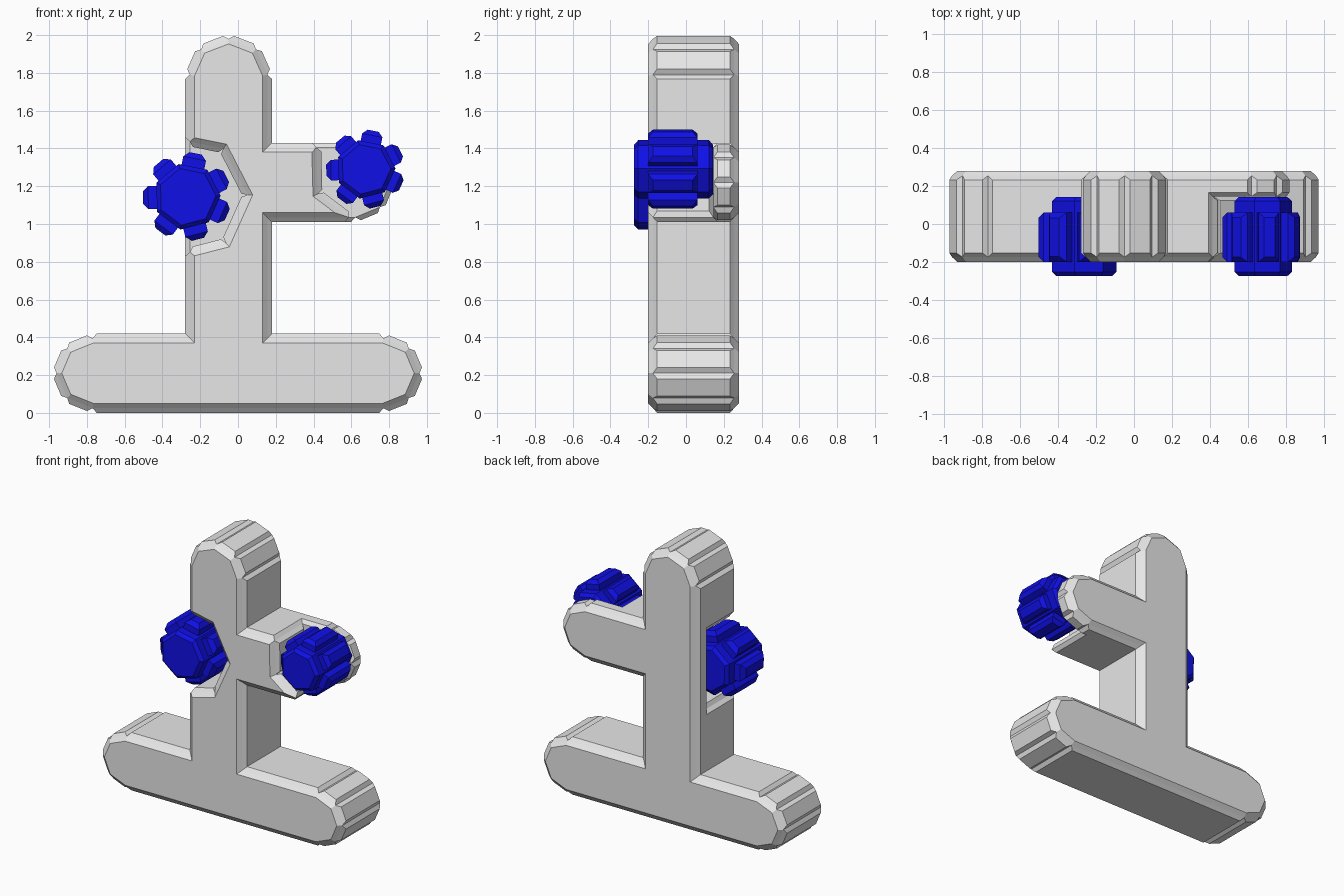
import bpy, bmesh
from math import sin, cos, radians, pi

cube = bpy.data.objects.get("Cube")
if cube:
    bpy.data.objects.remove(cube, do_unlink=True)

FRONT, BACK, FLOOR = -0.2, 0.28, 0.145


def material(name, rgb):
    m = bpy.data.materials.new(name)
    m.use_nodes = True
    color = (*rgb, 1)
    m.diffuse_color = color
    m.node_tree.nodes["Principled BSDF"].inputs["Base Color"].default_value = color
    return m


grey = material("light_grey", (0.8, 0.8, 0.8))
blue = material("deep_blue", (0.005, 0.005, 0.8))


def arc(cx, cz, rx, rz, start, steps=4):
    """Half-octagon end cap, running clockwise from a start angle."""
    return [(cx + rx * cos(radians(start - 45 * i)), cz + rz * sin(radians(start - 45 * i)))
            for i in range(steps + 1)]


def heptagon(cx, cz, r):
    return [(cx + r * cos(radians(1.5) + 2 * pi * i / 7),
             cz + r * sin(radians(1.5) + 2 * pi * i / 7)) for i in range(7)]


def prism(outline, y0, y1):
    """Extrude an x-z outline along y."""
    bm = bmesh.new()
    a = [bm.verts.new((x, y0, z)) for x, z in outline]
    b = [bm.verts.new((x, y1, z)) for x, z in outline]
    n = len(outline)
    bm.faces.new(a)
    bm.faces.new(b[::-1])
    for i in range(n):
        j = (i + 1) % n
        bm.faces.new((a[i], b[i], b[j], a[j]))
    bmesh.ops.recalc_face_normals(bm, faces=bm.faces)
    return bm


def make_object(name, bm, mat):
    me = bpy.data.meshes.new(name)
    bm.to_mesh(me)
    bm.free()
    me.materials.append(mat)
    ob = bpy.data.objects.new(name, me)
    bpy.context.collection.objects.link(ob)
    return ob


def chamfer_ends(bm, y0, y1, width):
    """Chamfer the rims of the front and back faces."""
    rims = [e for e in bm.edges
            if any(all(abs(v.co.y - y) < 1e-4 for v in e.verts) for y in (y0, y1))]
    bmesh.ops.bevel(bm, geom=rims, offset=width, segments=1, profile=0.5,
                    affect='EDGES', clamp_overlap=True)
    bm.normal_update()


def side_faces(bm):
    return [f for f in bm.faces if abs(f.normal.y) < 0.05]


# Frame: base bar, upright and side arm in one outline
outline = (arc(-0.77, 0.21, 0.19, 0.185, 270)
           + [(-0.255, 0.395)]
           + arc(-0.05, 1.79, 0.205, 0.19, 180)
           + [(0.155, 1.405)]
           + arc(0.62, 1.22, 0.185, 0.185, 90)
           + [(0.155, 1.035), (0.155, 0.395)]
           + arc(0.77, 0.21, 0.19, 0.185, 90))
frame = make_object("frame", prism(outline, FRONT, BACK), grey)

# Wheel positions and sizes
wheels = [("upright_wheel", -0.27, 1.145, 1.0), ("arm_wheel", 0.675, 1.29, 0.89)]

# Pockets around the wheels
for name, cx, cz, s in wheels:
    cutter = make_object("pocket_cutter", prism(heptagon(cx, cz, 0.32 * s), -0.5, FLOOR), grey)
    cutter.hide_render = True
    mod = frame.modifiers.new("pocket", 'BOOLEAN')
    mod.operation, mod.solver, mod.object = 'DIFFERENCE', 'EXACT', cutter
    with bpy.context.temp_override(object=frame, active_object=frame):
        bpy.ops.object.modifier_apply(modifier=mod.name)
    bpy.data.objects.remove(cutter, do_unlink=True)

# Chamfered rims and raised side panels
bm = bmesh.new()
bm.from_mesh(frame.data)
bmesh.ops.remove_doubles(bm, verts=bm.verts, dist=1e-4)
chamfer_ends(bm, FRONT, BACK, 0.025)
bmesh.ops.inset_individual(bm, faces=side_faces(bm), thickness=0.022, depth=0.025,
                           use_even_offset=True)
bm.to_mesh(frame.data)
bm.free()

# Toothed wheels: chamfered hub with one block tooth on every side
for name, cx, cz, s in wheels:
    y0, y1 = -0.275, 0.143
    bm = prism(heptagon(cx, cz, 0.178 * s), y0, y1)
    chamfer_ends(bm, y0, y1, 0.022)
    for f in side_faces(bm):
        f.select = True
    teeth = [f for f in bm.faces if f.select]
    # narrow each side to the tooth footprint
    bmesh.ops.inset_individual(bm, faces=teeth, thickness=0.016 * s, depth=0,
                               use_even_offset=True)
    for v in {v for f in teeth for v in f.verts}:
        v.co.y = FRONT if v.co.y < -0.06 else 0.06
    # raise the tooth, then taper its tip
    bmesh.ops.inset_individual(bm, faces=teeth, thickness=0, depth=0.045 * s)
    bm.normal_update()
    bmesh.ops.inset_individual(bm, faces=teeth, thickness=0.028 * s, depth=0.028 * s,
                               use_even_offset=True)
    make_object(name, bm, blue)
